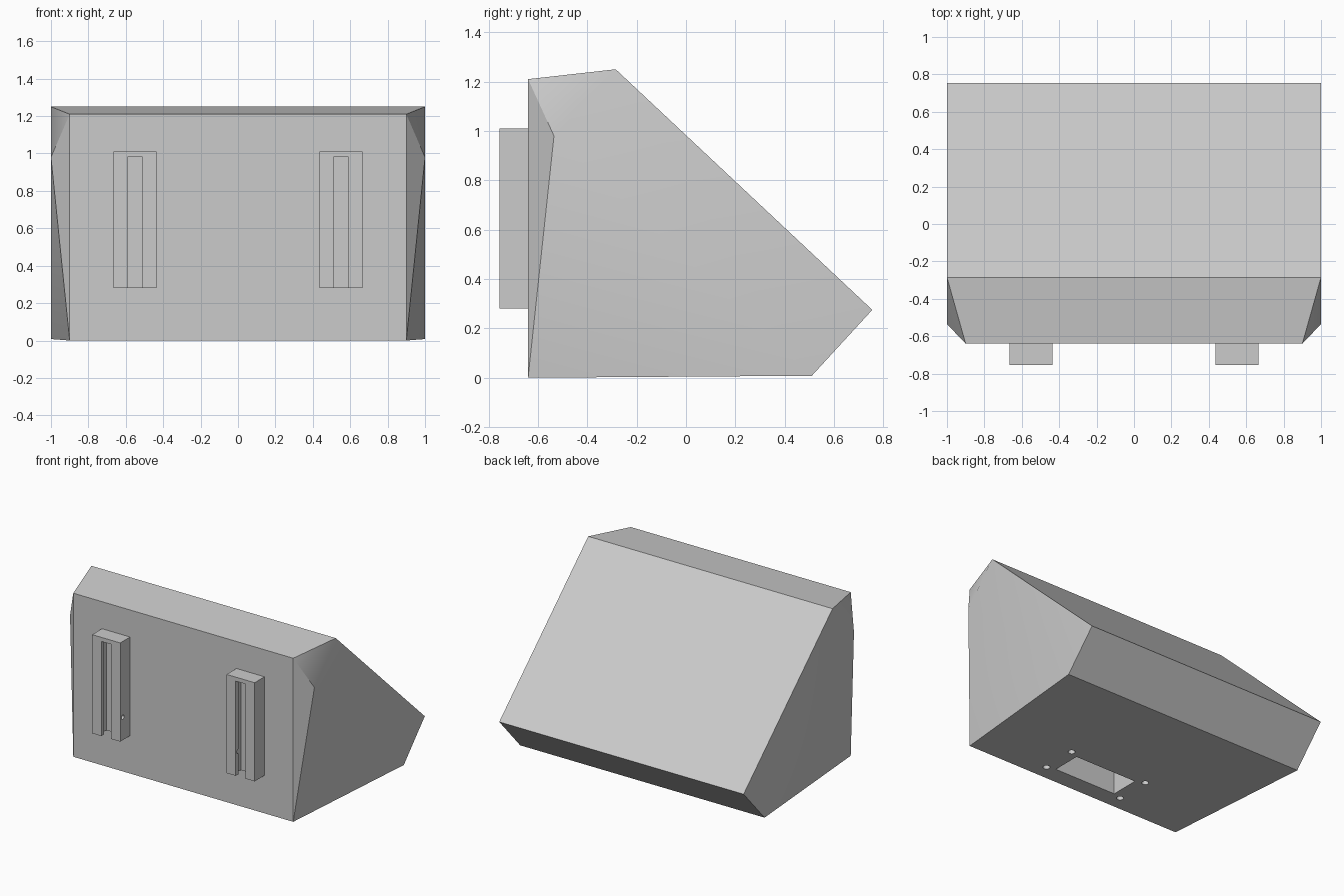
import bpy, bmesh, math
from mathutils import Matrix

if "Cube" in bpy.data.objects:
    bpy.data.objects.remove(bpy.data.objects["Cube"], do_unlink=True)

# Single matte grey
grey = bpy.data.materials.new("plain grey")
grey.use_nodes = True
GREY = (0.6, 0.6, 0.6, 1)
grey.diffuse_color = GREY
shader = grey.node_tree.nodes["Principled BSDF"]
shader.inputs["Base Color"].default_value = GREY
shader.inputs["Roughness"].default_value = 0.7


def finish(bm, name):
    bmesh.ops.recalc_face_normals(bm, faces=bm.faces)
    mesh = bpy.data.meshes.new(name)
    bm.to_mesh(mesh)
    bm.free()
    obj = bpy.data.objects.new(name, mesh)
    bpy.context.collection.objects.link(obj)
    mesh.materials.append(grey)
    return obj


def add_box(bm, x0, x1, y0, y1, z0, z1):
    verts = bmesh.ops.create_cube(bm, size=1)["verts"]
    for v in verts:
        v.co = (x1 if v.co.x > 0 else x0, y1 if v.co.y > 0 else y0,
                z1 if v.co.z > 0 else z0)


def add_cylinder(bm, centre, radius, depth, axis="Z"):
    turn = Matrix.Rotation(math.pi / 2, 4, "Y") if axis == "X" else Matrix()
    bmesh.ops.create_cone(bm, cap_ends=True, segments=20, radius1=radius,
                          radius2=radius, depth=depth,
                          matrix=Matrix.Translation(centre) @ turn)


def cut(obj, bm):
    cutter = finish(bm, "cutter")
    cutter.hide_render = True
    mod = obj.modifiers.new("cut", "BOOLEAN")
    mod.operation = "DIFFERENCE"
    mod.solver = "EXACT"
    mod.object = cutter
    bpy.context.view_layer.objects.active = obj
    bpy.ops.object.modifier_apply(modifier=mod.name)
    bpy.data.objects.remove(cutter, do_unlink=True)


# Wedge housing: mirrored corner points wrapped in a hull
corners = [(0.9, -0.64, 0), (0.9, -0.64, 1.21), (1, -0.535, 0.98),
           (1, -0.285, 1.25), (1, 0.755, 0.275), (1, 0.51, 0.008)]
bm = bmesh.new()
for side in (1, -1):
    for x, y, z in corners:
        bm.verts.new((side * x, y, z))
bmesh.ops.convex_hull(bm, input=bm.verts[:])
bmesh.ops.dissolve_limit(bm, angle_limit=math.radians(0.5),
                         verts=bm.verts[:], edges=bm.edges[:])
housing = finish(bm, "housing")

# Connector pocket in the underside
bm = bmesh.new()
add_box(bm, -0.255, 0.255, -0.51, -0.295, -0.1, 0.3)
cut(housing, bm)

# Four screw holes around the pocket
for x in (-0.322, 0.322):
    for y in (-0.53, -0.267):
        bm = bmesh.new()
        add_cylinder(bm, (x, y, 0), 0.024, 0.3)
        cut(housing, bm)

# Mounting rails with a stepped slot open at the lower end
rails = []
for side, name in ((1, "left_rail"), (-1, "right_rail")):
    mid = side * 0.55
    bm = bmesh.new()
    add_box(bm, mid - 0.115, mid + 0.115, -0.755, -0.64, 0.28, 1.01)
    rail = finish(bm, name)
    for half, front, back in ((0.04, -0.8, -0.69), (0.065, -0.725, -0.66)):
        bm = bmesh.new()
        add_box(bm, mid - half, mid + half, front, back, 0.2, 0.98)
        cut(rail, bm)
    # Pin hole through the inner cheek
    bm = bmesh.new()
    add_cylinder(bm, (mid - side * 0.1, -0.725, 0.45), 0.016, 0.16, "X")
    cut(rail, bm)
    rails.append(rail)

# Smooth the shallow side facets, keep every other edge crisp
bpy.ops.object.select_all(action="DESELECT")
for obj in [housing] + rails:
    obj.select_set(True)
bpy.context.view_layer.objects.active = housing
bpy.ops.object.shade_smooth_by_angle(angle=math.radians(28))
